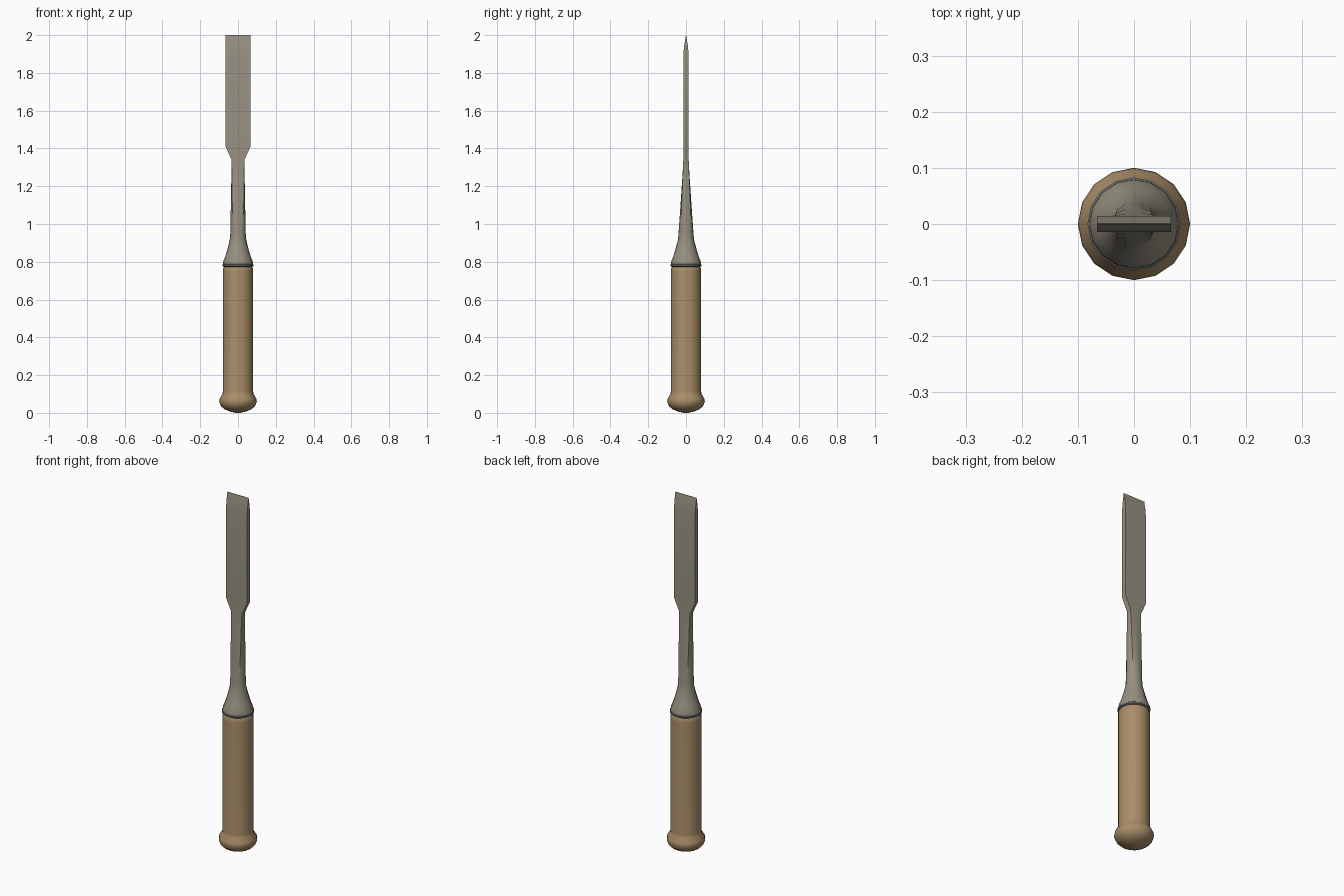
import bpy, bmesh, math

if "Cube" in bpy.data.objects:
    bpy.data.objects.remove(bpy.data.objects["Cube"])

SIDES = 16


def material(name, rgb):
    m = bpy.data.materials.new(name)
    m.diffuse_color = (*rgb, 1.0)
    m.use_nodes = True
    m.node_tree.nodes["Principled BSDF"].inputs["Base Color"].default_value = m.diffuse_color
    return m


wood = material("light wood", (0.40, 0.27, 0.14))
steel = material("warm steel", (0.31, 0.285, 0.22))
collar_grey = material("dark collar steel", (0.17, 0.18, 0.175))


def loft(name, sections, mat, angle=35):
    """Sections are (z, half_x, half_y, squareness 0..1), capped at both ends."""
    bm = bmesh.new()
    rings = []
    for z, hx, hy, sq in sections:
        ring = []
        for i in range(SIDES):
            a = 2 * math.pi * i / SIDES
            c, s = math.cos(a), math.sin(a)
            k = 1 + sq * (1 / max(abs(c), abs(s)) - 1)
            ring.append(bm.verts.new((c * k * hx, s * k * hy, z)))
        rings.append(ring)
    for lo, hi in zip(rings, rings[1:]):
        for i in range(SIDES):
            j = (i + 1) % SIDES
            bm.faces.new((lo[i], lo[j], hi[j], hi[i]))
    bm.faces.new(rings[0][::-1])
    bm.faces.new(rings[-1])
    me = bpy.data.meshes.new(name)
    bm.to_mesh(me)
    bm.free()
    me.materials.append(mat)
    ob = bpy.data.objects.new(name, me)
    bpy.context.collection.objects.link(ob)
    bpy.ops.object.select_all(action='DESELECT')
    ob.select_set(True)
    bpy.context.view_layer.objects.active = ob
    bpy.ops.object.shade_smooth_by_angle(angle=math.radians(angle))
    return ob


def turned(profile):
    return [(z, r, r, 0) for z, r in profile]


# Turned wooden handle with rounded pommel
loft("handle", turned([
    (0.0, 0.012), (0.008, 0.045), (0.02, 0.073), (0.037, 0.091),
    (0.06, 0.10), (0.078, 0.096), (0.10, 0.082), (0.115, 0.08),
    (0.75, 0.08), (0.765, 0.079), (0.773, 0.074), (0.78, 0.07)]), wood, 50)

# Thin dark collar between the handle and the bolster
loft("collar", turned([
    (0.772, 0.074), (0.777, 0.082), (0.785, 0.083), (0.788, 0.079)]), collar_grey)

# Steel: flared bolster, round shank flattening out, wide blade, double bevel
loft("blade", [
    (0.784, 0.080, 0.080, 0), (0.80, 0.079, 0.079, 0), (0.83, 0.067, 0.067, 0),
    (0.87, 0.055, 0.055, 0), (0.92, 0.043, 0.042, 0), (0.96, 0.040, 0.039, 0.05),
    (1.10, 0.038, 0.029, 0.3), (1.25, 0.035, 0.019, 0.7),
    (1.34, 0.034, 0.014, 1), (1.41, 0.066, 0.014, 1),
    (1.90, 0.066, 0.014, 1), (1.95, 0.066, 0.009, 1), (2.0, 0.066, 0.0006, 1)], steel)
